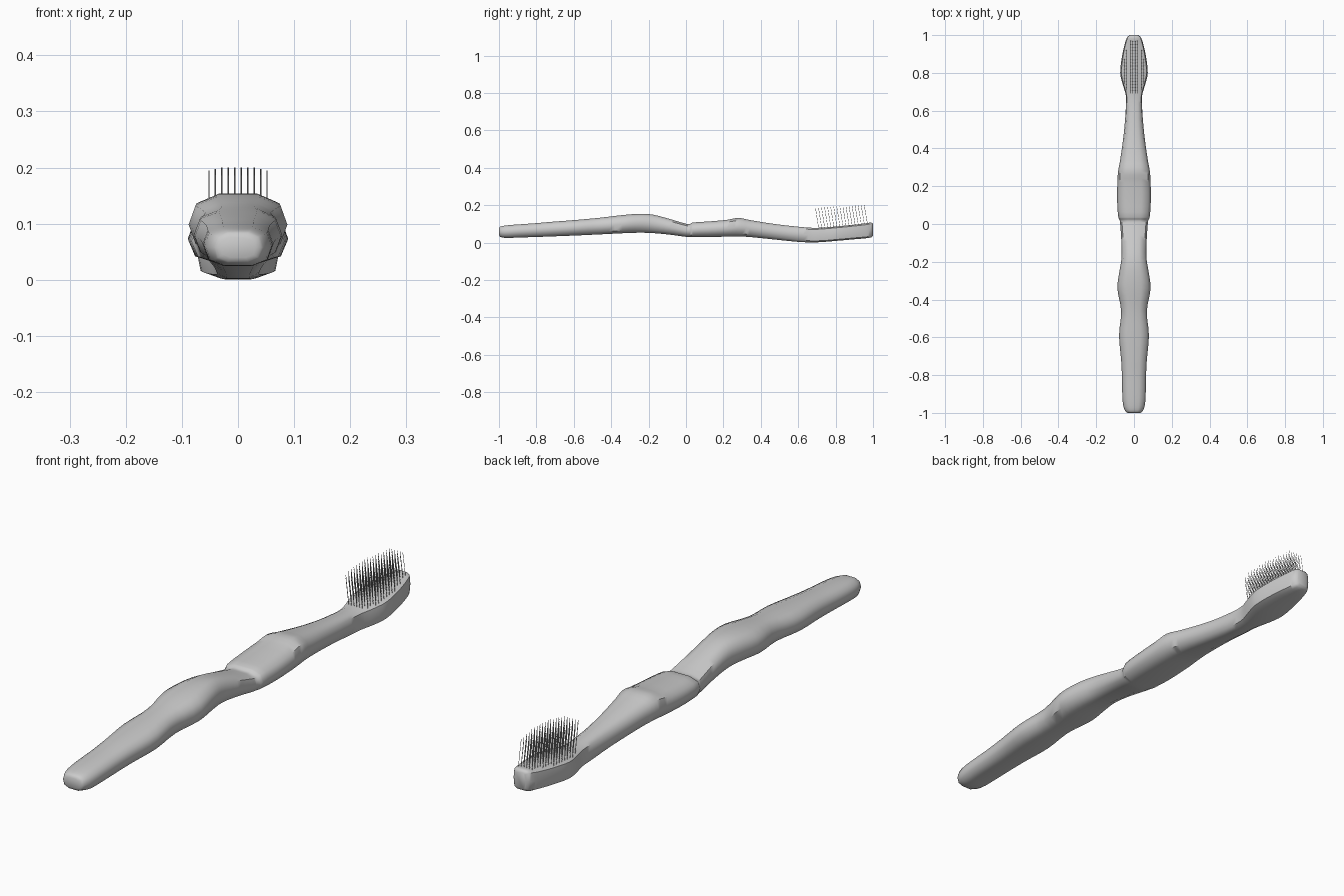
import bpy, bmesh, math
from mathutils import Vector

if "Cube" in bpy.data.objects:
    bpy.data.objects.remove(bpy.data.objects["Cube"])

# Stations along the brush: y, half width, bottom z, top z
STATIONS = [
    (-1.0, 0.032, 0.040, 0.076), (-0.992, 0.045, 0.030, 0.086),
    (-0.96, 0.057, 0.025, 0.092), (-0.90, 0.062, 0.027, 0.097),
    (-0.80, 0.064, 0.030, 0.104), (-0.72, 0.068, 0.033, 0.111),
    (-0.59, 0.079, 0.038, 0.121), (-0.46, 0.068, 0.044, 0.133),
    (-0.34, 0.088, 0.050, 0.147), (-0.25, 0.077, 0.053, 0.154),
    (-0.18, 0.066, 0.051, 0.150), (-0.09, 0.067, 0.043, 0.127),
    (0.00, 0.073, 0.031, 0.101), (0.02, 0.076, 0.030, 0.099),
    (0.035, 0.083, 0.030, 0.107), (0.12, 0.089, 0.030, 0.113),
    (0.22, 0.088, 0.032, 0.122), (0.28, 0.084, 0.033, 0.132),
    (0.34, 0.073, 0.030, 0.121), (0.47, 0.055, 0.017, 0.100),
    (0.60, 0.044, 0.004, 0.085), (0.68, 0.043, 0.001, 0.079),
    (0.74, 0.060, 0.004, 0.081), (0.80, 0.073, 0.009, 0.086),
    (0.89, 0.063, 0.017, 0.095), (0.96, 0.047, 0.023, 0.103),
    (0.99, 0.035, 0.028, 0.107), (1.0, 0.022, 0.037, 0.100),
]
SIDES = 10


def spline(points, steps):
    """Catmull-Rom samples through the stations."""
    pts = [Vector(p) for p in points]
    out = []
    for i in range(len(pts) - 1):
        a, b, c, d = pts[max(i - 1, 0)], pts[i], pts[i + 1], pts[min(i + 2, len(pts) - 1)]
        close = (c - b).length
        m0 = (c - a) * close / max((c - a).length, 1e-6)
        m1 = (d - b) * close / max((d - b).length, 1e-6)
        for s in range(steps):
            t = s / steps
            out.append(b * (2*t**3 - 3*t**2 + 1) + m0 * (t**3 - 2*t**2 + t)
                       + c * (3*t**2 - 2*t**3) + m1 * (t**3 - t**2))
    return out + [pts[-1]]


def sample(y):
    """Linear lookup of half width and top height at y."""
    for a, b in zip(STATIONS, STATIONS[1:]):
        if a[0] <= y <= b[0]:
            t = (y - a[0]) / (b[0] - a[0])
            return a[1] + (b[1] - a[1]) * t, a[3] + (b[3] - a[3]) * t


def spow(v, e):
    return math.copysign(abs(v) ** e, v) if abs(v) > 1e-9 else 0.0


def finish(bm, name):
    bmesh.ops.recalc_face_normals(bm, faces=bm.faces)
    me = bpy.data.meshes.new(name)
    bm.to_mesh(me)
    bm.free()
    ob = bpy.data.objects.new(name, me)
    bpy.context.collection.objects.link(ob)
    return ob


# Handle, grip and head as one lofted body; the head section is boxier
bm = bmesh.new()
rings = []
for y, w, zb, zt in spline(STATIONS, 3):
    n = 2.8 + 1.8 * min(max((y - 0.55) / 0.2, 0), 1)
    e = 2 / n
    peak = math.sin(math.radians(72)) ** e
    ring = []
    for k in range(SIDES):
        a = math.tau * k / SIDES
        ring.append(bm.verts.new((w * spow(math.cos(a), e), y,
                                  (zb + zt) / 2 + (zt - zb) / 2 * spow(math.sin(a), e) / peak)))
    rings.append(ring)
for r0, r1 in zip(rings, rings[1:]):
    for k in range(SIDES):
        j = (k + 1) % SIDES
        bm.faces.new((r0[k], r0[j], r1[j], r1[k]))
bm.faces.new(rings[0])
bm.faces.new(rings[-1])
body = finish(bm, "brush_body")
bpy.ops.object.select_all(action='DESELECT')
body.select_set(True)
bpy.context.view_layer.objects.active = body
bpy.ops.object.shade_smooth_by_angle(angle=math.radians(50))

# Bristles: thin square filaments leaning slightly back, clipped to the head outline
bm = bmesh.new()
R = 0.001
for col in range(10):
    x = -0.052 + 0.104 * col / 9
    for row in range(17):
        y = 0.71 + 0.0163 * row
        w, top = sample(y)
        if abs(x) > w - 0.012:
            continue
        tip = 0.187 + 0.013 * row / 16
        lo, hi = Vector((x, y, top - 0.008)), Vector((x, y - 0.018, tip))
        offs = [Vector((R, 0, 0)), Vector((0, R, 0)), Vector((-R, 0, 0)), Vector((0, -R, 0))]
        a = [bm.verts.new(lo + o) for o in offs]
        b = [bm.verts.new(hi + o) for o in offs]
        for k in range(4):
            j = (k + 1) % 4
            bm.faces.new((a[k], a[j], b[j], b[k]))
        bm.faces.new(b)
        bm.faces.new(a[::-1])
finish(bm, "bristles")
